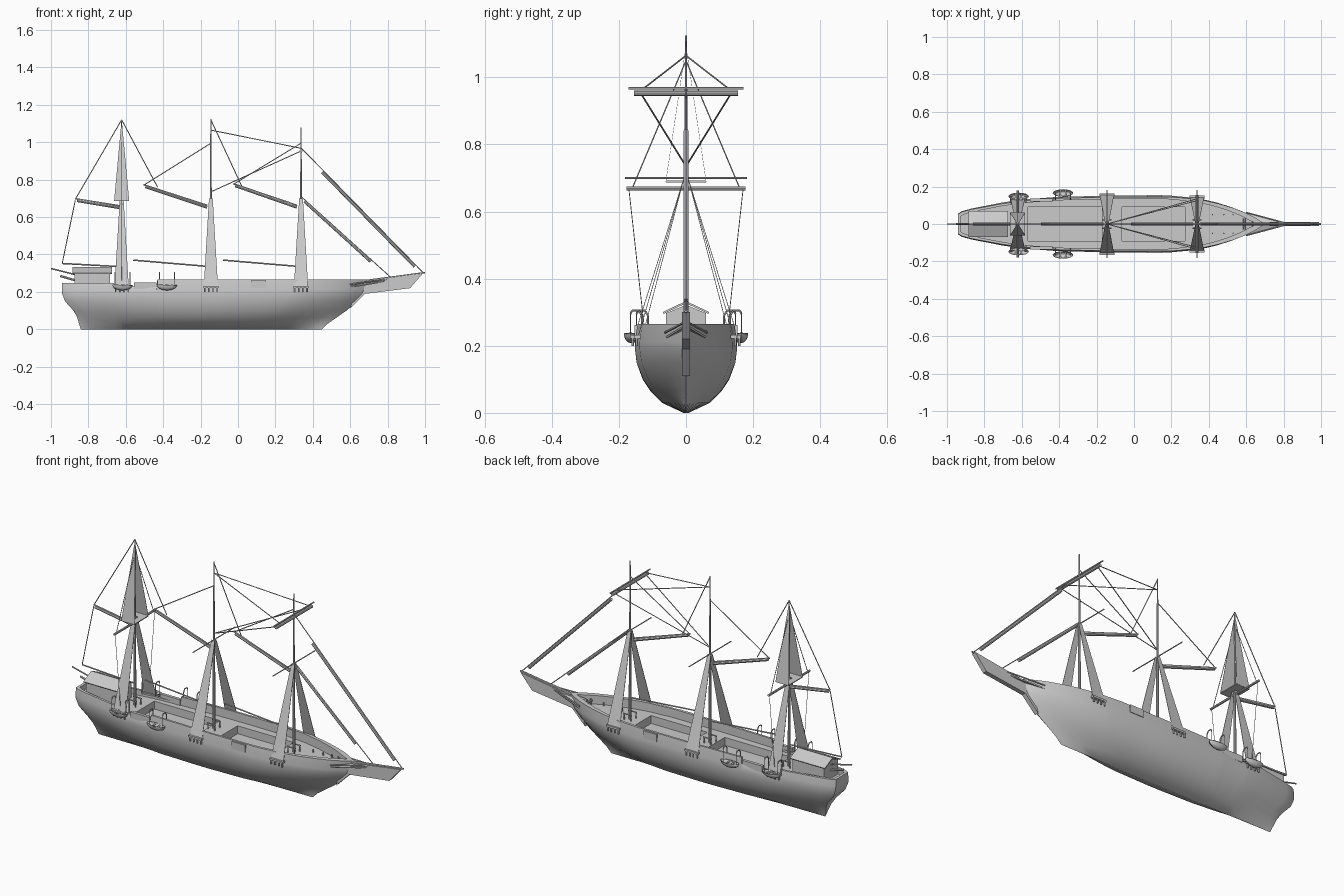
import bpy, bmesh
from math import pi
from mathutils import Vector, Matrix

if "Cube" in bpy.data.objects:
    bpy.data.objects.remove(bpy.data.objects["Cube"])


def finish(name, bm, smooth=False):
    bmesh.ops.recalc_face_normals(bm, faces=bm.faces[:])
    me = bpy.data.meshes.new(name)
    bm.to_mesh(me)
    bm.free()
    ob = bpy.data.objects.new(name, me)
    bpy.context.collection.objects.link(ob)
    if smooth:
        bpy.ops.object.select_all(action='DESELECT')
        ob.select_set(True)
        bpy.context.view_layer.objects.active = ob
        bpy.ops.object.shade_smooth_by_angle(angle=0.6)
    return ob


def rod(name, a, b, r=0.0025, r2=None, sides=6):
    a, b = Vector(a), Vector(b)
    d = b - a
    m = Matrix.Translation((a + b) / 2) @ d.to_track_quat('Z', 'Y').to_matrix().to_4x4()
    bm = bmesh.new()
    bmesh.ops.create_cone(bm, cap_ends=True, segments=sides, radius1=r,
                          radius2=r if r2 is None else r2, depth=d.length, matrix=m)
    return finish(name, bm, sides > 6)


def box(name, lo, hi):
    lo, hi = Vector(lo), Vector(hi)
    bm = bmesh.new()
    bmesh.ops.create_cube(bm, size=1, matrix=Matrix.Translation((lo + hi) / 2)
                          @ Matrix.Diagonal((*(hi - lo), 1)))
    return finish(name, bm)


def panel(name, pts, thick=0.002):
    bm = bmesh.new()
    bm.faces.new([bm.verts.new(p) for p in pts])
    ob = finish(name, bm)
    mod = ob.modifiers.new("thickness", 'SOLIDIFY')
    mod.thickness, mod.offset = thick, 0
    return ob


def prism_x(name, profile, x0, x1):
    bm = bmesh.new()
    f = bm.faces.new([bm.verts.new((x0, y, z)) for y, z in profile])
    g = bmesh.ops.extrude_face_region(bm, geom=[f])['geom']
    bmesh.ops.translate(bm, vec=(x1 - x0, 0, 0),
                        verts=[v for v in g if isinstance(v, bmesh.types.BMVert)])
    bm.faces.new([v for v in f.verts]) if not f.is_valid else None
    return finish(name, bm)


# Hull: closed loft with bulwarks, deck and two sunken wells
# level: z, width factor, stern x, bow x
LEVELS = [(0, .05, -.84, .45), (.03, .47, -.85, .48), (.065, .7, -.86, .53),
          (.10, .85, -.88, .58), (.15, .97, -.925, .64), (.19, 1, -.94, .68),
          (.212, 1, -.942, .69)]
PLAN = [(-.94, .055), (-.92, .068), (-.87, .082), (-.7, .115), (-.6, .13), (-.4, .145),
        (-.1, .152), (.2, .152), (.35, .138), (.45, .115), (.53, .09), (.6, .062),
        (.65, .035), (.7, 0)]
DECK, FLOOR = .218, .175


def width(x):
    for (x0, w0), (x1, w1) in zip(PLAN, PLAN[1:]):
        if x <= x1:
            return w0 + (w1 - w0) * max(0, x - x0) / (x1 - x0)
    return 0


def ring(x, w, rail, floor):
    t = (x + .94) / 1.64
    p = 1 + 1.5 * abs(2 * t - 1) ** 3
    pts = [(xs + (xb - xs) * t, w * f ** p, z) for z, f, xs, xb in LEVELS]
    xi, iw = -.925 + 1.585 * t, max(w - .012, 0)
    pw = min(.09, iw * .8)
    pts += [(x, w * .95, rail), (xi, iw * .95, rail), (xi, iw * .95, DECK),
            (xi, pw, DECK), (xi, pw, floor), (xi, 0, floor)]
    return pts + [(a, -b, c) for a, b, c in reversed(pts)]


stations = [(-.94, 0, .248, DECK)]
marks = [(x, None) for x, w in PLAN] + [(-.66, 'rail'), (-.43, 'rail'), (-.57, 'pit'),
                                        (-.16, 'pit'), (-.05, 'pit'), (.3, 'pit')]
for x, kind in sorted(marks, key=lambda m: m[0]):
    for xx in ([x - .0005, x + .0005] if kind else [x]):
        rail = .248 if xx < -.66 else .23 if xx < -.43 else .265
        sunk = -.57 < xx < -.16 or -.05 < xx < .3
        stations.append((xx, width(xx), rail, FLOOR if sunk else DECK))
bm = bmesh.new()
rings = [[bm.verts.new(p) for p in ring(*s)] for s in stations]
n = len(rings[0])
for r0, r1 in zip(rings, rings[1:]):
    for i in range(n):
        j = (i + 1) % n
        bm.faces.new((r0[i], r0[j], r1[j], r1[i]))
bmesh.ops.remove_doubles(bm, verts=bm.verts[:], dist=.0002)
finish("hull", bm, True)

# Beakhead, head rails and bowsprit
panel("beakhead", [(.6, 0, .11), (.68, 0, .19), (.92, 0, .22), (.99, 0, .3), (.64, 0, .25)], .024)
rod("bowsprit", (.6, 0, .245), (1, 0, .303), .009, .004, 8)
for s in (1, -1):
    panel("head_platform", [(.6, s * .06, .225), (.64, 0, .25), (.83, 0, .262)], .006)
    rod("head_rail", (.6, s * .062, .24), (.83, 0, .272), .004)

# Stern cabin and ensign pole
prism_x("cabin", [(-.06, .215), (.06, .215), (.06, .297), (0, .322), (-.06, .297)], -.875, -.685)
for s in (1, -1):
    panel("cabin_roof", [(-.885, 0, .33), (-.675, 0, .33), (-.675, s * .068, .298),
                         (-.885, s * .068, .298)], .006)
rod("stern_pole", (-1, 0, .325), (-.86, 0, .29), .004)
rod("stern_brace", (-.95, 0, .285), (-.87, 0, .262), .006)

# Masts with lower shrouds, deadeyes and fife rails
for mast, x, top in (("mizzen", -.622, 1.12), ("main", -.145, 1.125), ("fore", .337, 1.08)):
    rod(mast + "_lower_mast", (x, 0, .17), (x, 0, .7), .008, .006, 10)
    rod(mast + "_topmast", (x, 0, .68), (x, 0, top), .005, .003, 8)
    w = width(x) + .004
    for s in (1, -1):
        panel(mast + "_shroud", [(x - .038, s * w, .225), (x + .038, s * w, .225),
                                 (x + .01, s * .006, .7), (x - .01, s * .006, .7)])
        box(mast + "_channel", (x - .04, s * w - .01, .222), (x + .04, s * w + .008, .232))
        for i in range(4):
            cx = x - .033 + i * .022
            rod(mast + "_chainplate", (cx, s * (w + .004), .2), (cx, s * (w + .004), .226), .004)
        rod(mast + "_fife_rail", (x - .025, s * .022, .25), (x + .025, s * .022, .25), .004)
        for dx in (-.02, .02):
            rod(mast + "_fife_post", (x + dx, s * .022, .17), (x + dx, s * .022, .25), .003)

# Mizzen top platform, upper shrouds, yard, lifts and braces
mx = -.622
box("mizzen_top", (mx - .04, -.06, .687), (mx + .04, .06, .692))
rod("mizzen_yard", (mx, -.178, .669), (mx, .178, .669), .006, sides=8)
for s in (1, -1):
    panel("mizzen_upper_shroud", [(mx - .04, s * .06, .69), (mx + .04, s * .06, .69),
                                  (mx + .004, s * .002, 1.08), (mx - .004, s * .002, 1.08)], .001)
    rod("mizzen_lift", (mx, 0, 1.05), (mx, s * .16, .67), .0018)
    rod("mizzen_brace", (mx, s * .17, .665), (mx, s * .125, .26), .0012)

# Square yards on main and fore, furled topsail and its stays
for x in (-.145, .337):
    rod("lower_yard", (x, -.182, .7), (x, .182, .7), .003)
rod("upper_yard", (.337, -.172, .968), (.337, .172, .968), .004)
rod("furled_topsail", (.337, -.155, .953), (.337, .155, .953), .008, sides=8)
for s in (1, -1):
    rod("topsail_stay", (-.145, 0, 1.065), (.337, s * .125, .968), .0025)
    rod("topsail_brace", (-.145, 0, .735), (.337, s * .135, .953), .0025)

# Gaffs with furled sails, booms below
for name, x0, z0, x1, z1 in (("mizzen", -.87, .69, -.63, .652), ("main", -.505, .765, -.165, .655),
                             ("fore", -.025, .77, .315, .655)):
    rod(name + "_gaff", (x0, 0, z0 + .008), (x1, 0, z1 + .008), .004)
    rod(name + "_furled_sail", (x0 + .01, 0, z0 - .002), (x1, 0, z1 - .002), .008, sides=8)
for name, x0, z0, x1 in (("mizzen", -.94, .352, -.625), ("main", -.56, .37, -.145),
                         ("fore", -.08, .37, .337)):
    rod(name + "_boom", (x0, 0, z0), (x1, 0, .335), .004)

# Furled jibs
rod("outer_jib", (.45, 0, .84), (.945, 0, .335), .008, sides=8)
rod("inner_jib", (.355, 0, .685), (.71, 0, .362), .008, sides=8)

# Centreline rigging: x, z to x, z
for a, b, c, d in ((-.622, 1.12, -.87, .695), (-.622, 1.12, -.43, .76), (-.94, .352, -.87, .69),
                   (-.505, .77, -.145, .995), (-.145, 1.12, .02, .765), (-.025, .775, .337, .995),
                   (.337, .97, .99, .303), (.337, .71, .82, .275)):
    rod("rigging_line", (a, 0, b), (c, 0, d), .0025)

# Boats on davits
for x in (-.617, -.38):
    for s in (1, -1):
        bm = bmesh.new()
        bmesh.ops.create_uvsphere(bm, u_segments=16, v_segments=8, radius=1,
                                  matrix=Matrix.Rotation(pi / 2, 4, 'X'))
        bmesh.ops.bisect_plane(bm, geom=bm.verts[:] + bm.edges[:] + bm.faces[:],
                               plane_co=(0, 0, 0), plane_no=(0, 0, 1), clear_outer=True)
        y = s * (width(x) + .02)
        bmesh.ops.transform(bm, verts=bm.verts[:], matrix=Matrix.Translation((x, y, .238))
                            @ Matrix.Diagonal((.055, .02, .03, 1)))
        boat = finish("boat", bm, True)
        boat.modifiers.new("planking", 'SOLIDIFY').thickness = .003
        for dx in (-.014, .014):
            box("boat_seat", (x + dx - .004, y - .018, .229), (x + dx + .004, y + .018, .232))
        for dx in (-.04, .04):
            yi = y - s * .034
            path = [(yi, .215), (yi, .29), (y - s * .025, .305), (y - s * .005, .305), (y, .295)]
            for (ya, za), (yb, zb) in zip(path, path[1:]):
                rod("davit", (x + dx, ya, za), (x + dx, yb, zb), .003)
            rod("boat_fall", (x + dx, y, .295), (x + dx, y, .23), .0012)

# Side lockers, wing boards and deck fittings
for s in (1, -1):
    box("side_locker", (-.555, s * .128 - .008, .215), (-.435, s * .128 + .008, .25))
    box("side_board", (.07, s * .15 - .004, .222), (.15, s * .15 + .004, .262))
    for x in (.42, .48, .53):
        rod("deck_bollard", (x, s * .05, .215), (x, s * .05, .235), .004)
    rod("windlass_post", (.59, s * .022, .215), (.59, s * .022, .25), .004)
rod("windlass", (.59, -.03, .24), (.59, .03, .24), .006, sides=8)
